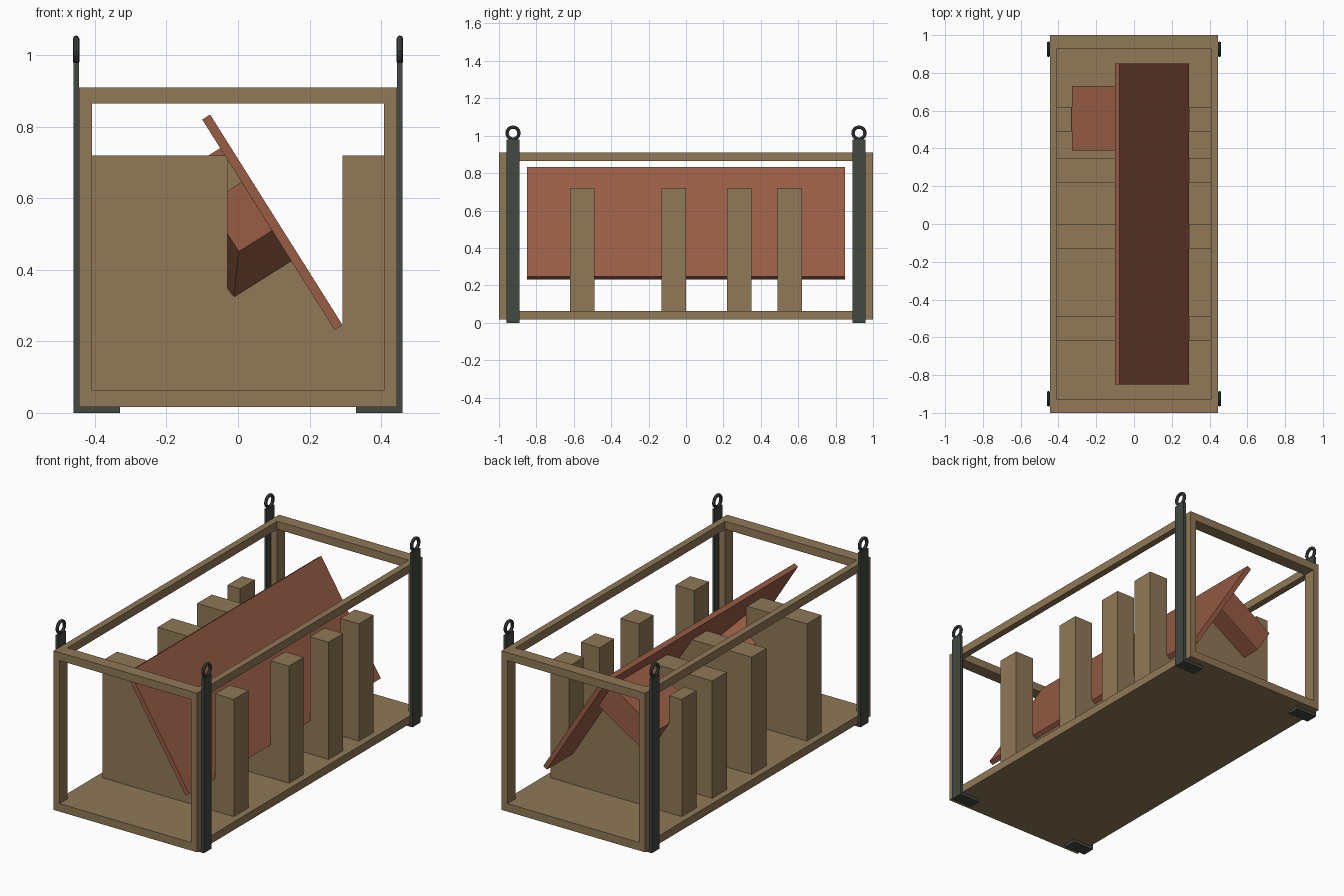
import bpy, bmesh, math
from mathutils import Vector

if "Cube" in bpy.data.objects:
    bpy.data.objects.remove(bpy.data.objects["Cube"])


def material(name, rgb):
    m = bpy.data.materials.new(name)
    m.diffuse_color = (*rgb, 1)
    m.use_nodes = True
    m.node_tree.nodes["Principled BSDF"].inputs["Base Color"].default_value = m.diffuse_color
    return m


WOOD = material("wood", (0.28, 0.19, 0.095))
RED = material("rust_red", (0.32, 0.11, 0.06))
METAL = material("dark_metal", (0.055, 0.065, 0.055))


def finish(name, bm, mat):
    bmesh.ops.recalc_face_normals(bm, faces=bm.faces)
    me = bpy.data.meshes.new(name)
    bm.to_mesh(me)
    bm.free()
    me.materials.append(mat)
    ob = bpy.data.objects.new(name, me)
    bpy.context.collection.objects.link(ob)
    return ob


def loft(name, front, back, y0, y1, mat):
    """Solid between two xz profiles placed at y0 and y1."""
    bm = bmesh.new()
    a = [bm.verts.new((x, y0, z)) for x, z in front]
    b = [bm.verts.new((x, y1, z)) for x, z in back]
    bm.faces.new(a)
    bm.faces.new(b[::-1])
    n = len(a)
    for i in range(n):
        j = (i + 1) % n
        bm.faces.new((a[i], b[i], b[j], a[j]))
    return finish(name, bm, mat)


def box(name, x0, x1, y0, y1, z0, z1, mat):
    p = [(x0, z0), (x1, z0), (x1, z1), (x0, z1)]
    return loft(name, p, p, y0, y1, mat)


# crate frame
X, XI, Y, YI = 0.445, 0.408, 1.0, 0.93
box("crate_floor", -X, X, -Y, Y, 0.017, 0.062, WOOD)
for s, side in ((-1, "left"), (1, "right")):
    xa, xb = sorted((s * XI, s * X))
    box(f"top_rail_{side}", xa, xb, -Y, Y, 0.865, 0.91, WOOD)
for t, end in ((-1, "front"), (1, "back")):
    ya, yb = sorted((t * YI, t * Y))
    box(f"top_rail_{end}", -XI, XI, ya, yb, 0.865, 0.91, WOOD)
    for s, side in ((-1, "left"), (1, "right")):
        xa, xb = sorted((s * XI, s * X))
        box(f"corner_post_{end}_{side}", xa, xb, ya, yb, 0.062, 0.865, WOOD)

# tilted slab
slab = [(-0.10, 0.82), (0.27, 0.232), (0.292, 0.246), (-0.078, 0.834)]
loft("tilted_slab", slab, slab, -0.85, 0.85, RED)

# blocks standing out from the slab's underside
ALONG = Vector((0.37, -0.588)).normalized()
OUT = Vector((-0.588, -0.37)).normalized()


def block_profile(x, z, s0, s1, depth):
    o = Vector((x, z))
    return [o + ALONG * s0, o + ALONG * s1,
            o + ALONG * s1 + OUT * depth, o + ALONG * s0 + OUT * depth]


loft("front_block", block_profile(0.01, 0.645, 0, 0.16, 0.11),
     block_profile(0.01, 0.645, 0.10, 0.26, 0.19), -0.60, -0.36, RED)
back_p = block_profile(-0.05, 0.74, 0, 0.155, 0.33)
loft("back_block", back_p, back_p, 0.39, 0.73, RED)

# packing supports, notched to hold the slab and its blocks
right = [(-XI, 0.06), (XI, 0.06), (XI, 0.72), (0.292, 0.72), (0.292, 0.246), (0.27, 0.232)]
plain = [(-0.037, 0.72)]
front_notch = [(0.15, 0.425), (-0.01, 0.325), (-0.03, 0.345), (-0.03, 0.72)]
back_notch = [tuple(back_p[1]), tuple(back_p[2]), tuple(back_p[3]), (-0.33, 0.72)]
for i, (y0, y1, cut) in enumerate(((-0.62, -0.49, front_notch), (-0.13, 0.0, plain),
                                   (0.22, 0.35, plain), (0.49, 0.62, back_notch))):
    p = right + cut + [(-XI, 0.72)]
    loft(f"packing_support_{i + 1}", p, p, y0, y1, WOOD)

# lifting straps with feet and rings
for s in (-1, 1):
    for t in (-1, 1):
        tag = ("left" if s < 0 else "right") + ("_front" if t < 0 else "_back")
        yc = t * 0.925
        xa, xb = sorted((s * 0.445, s * 0.46))
        box(f"strap_{tag}", xa, xb, yc - 0.035, yc + 0.035, 0, 0.98, METAL)
        xa, xb = sorted((s * 0.33, s * 0.445))
        box(f"strap_foot_{tag}", xa, xb, yc - 0.035, yc + 0.035, 0, 0.017, METAL)
        bpy.ops.mesh.primitive_torus_add(
            major_segments=16, minor_segments=8, major_radius=0.032, minor_radius=0.009,
            location=(s * 0.4525, yc, 1.014), rotation=(0, math.pi / 2, 0))
        ring = bpy.context.object
        ring.name = f"lifting_ring_{tag}"
        ring.data.materials.append(METAL)
